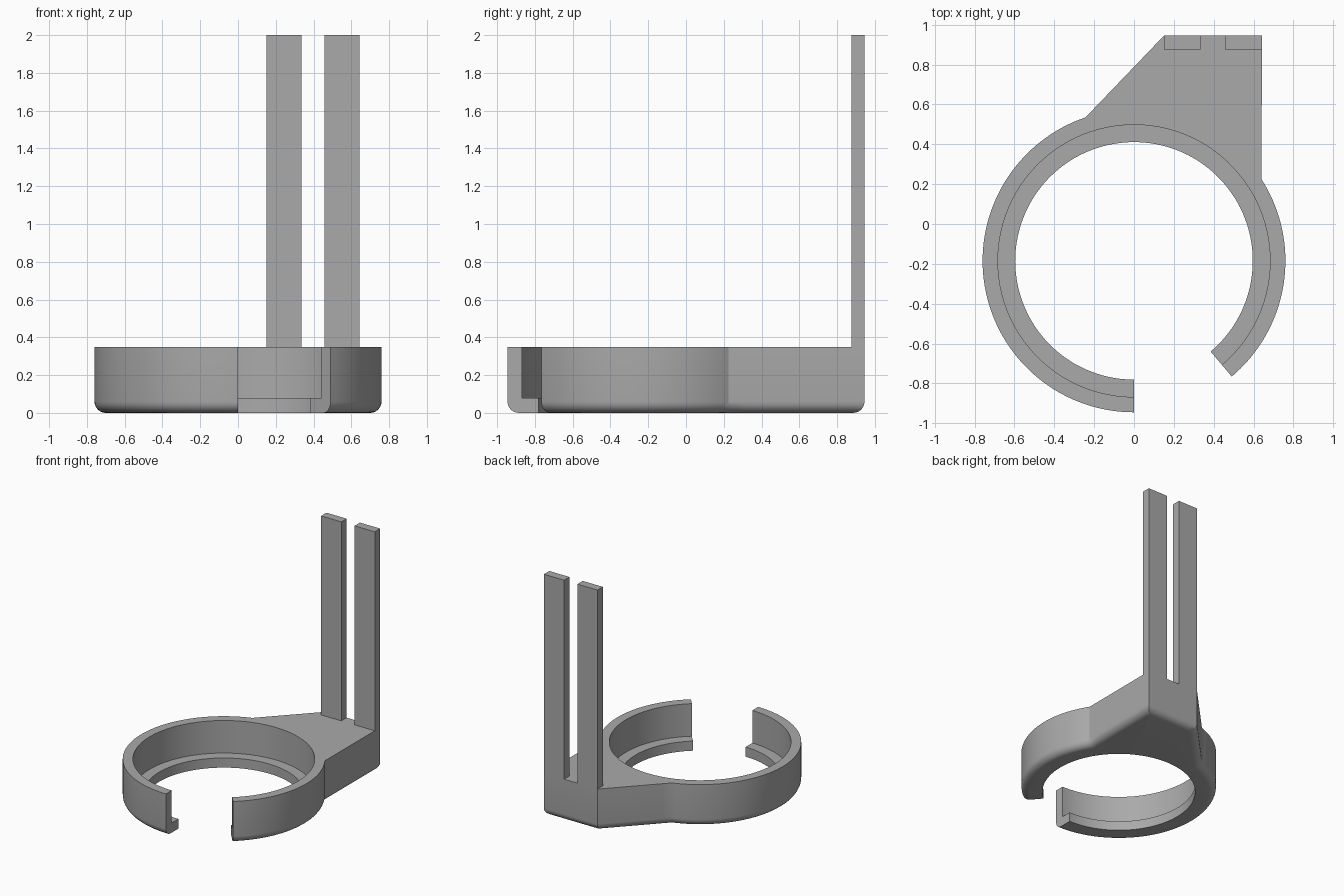
import bpy
import bmesh
from math import radians, cos, sin, atan2
from mathutils import Vector

if "Cube" in bpy.data.objects:
    bpy.data.objects.remove(bpy.data.objects["Cube"], do_unlink=True)

HEIGHT, LEDGE, FILLET = 0.35, 0.08, 0.06
R_OUT, R_WALL, R_HOLE = 0.76, 0.683, 0.596
CENTRE = Vector((0, -0.185))

grey = bpy.data.materials.new("grey plastic")
grey.use_nodes = True
COLOUR = (0.4, 0.4, 0.4, 1)
grey.diffuse_color = COLOUR
grey.node_tree.nodes["Principled BSDF"].inputs["Base Color"].default_value = COLOUR


def on_circle(radius, angle):
    return CENTRE + radius * Vector((cos(angle), sin(angle)))


def arc(start, end, steps):
    return [on_circle(R_OUT, radians(start + (end - start) * i / steps))
            for i in range(steps + 1)]


def finish(bm, name):
    bmesh.ops.recalc_face_normals(bm, faces=bm.faces)
    mesh = bpy.data.meshes.new(name)
    bm.to_mesh(mesh)
    bm.free()
    mesh.materials.append(grey)
    obj = bpy.data.objects.new(name, mesh)
    bpy.context.collection.objects.link(obj)
    return obj


# Outer outline: right arm of the ring, mounting plate, left arm
left_arm = arc(-49.8, 32.6, 36)
right_arm = arc(108.7, 270, 70)
corners = [left_arm[-1], Vector((0.642, 0.945)), Vector((0.15, 0.945)), right_arm[0]]
plate = []
for a, b in zip(corners, corners[1:]):
    plate += [a.lerp(b, i / 8) for i in range(1, 9)]
outline = left_arm + plate + right_arm[1:]

# Open ring with an inner ledge: stepped section swept along the outline
bm = bmesh.new()
sections = []
for p in outline:
    d = p - CENTRE
    angle = atan2(d.y, d.x)
    wall, hole = on_circle(R_WALL, angle), on_circle(R_HOLE, angle)
    profile = [(p, 0), (p, HEIGHT), (wall, HEIGHT), (wall, LEDGE), (hole, LEDGE), (hole, 0)]
    sections.append([bm.verts.new((q.x, q.y, z)) for q, z in profile])
for s, t in zip(sections, sections[1:]):
    for i in range(len(s)):
        j = (i + 1) % len(s)
        bm.faces.new((s[i], s[j], t[j], t[i]))
bm.faces.new(sections[0])
bm.faces.new(sections[-1])
bmesh.ops.recalc_face_normals(bm, faces=bm.faces)

# Rounded lower outside edge
rim = [bm.edges.get((s[0], t[0])) for s, t in zip(sections, sections[1:])]
bmesh.ops.bevel(bm, geom=rim, offset=FILLET, offset_type='OFFSET', segments=6,
                profile=0.5, affect='EDGES', clamp_overlap=False)
holder = finish(bm, "ring_holder")
bpy.ops.object.select_all(action='DESELECT')
holder.select_set(True)
bpy.context.view_layer.objects.active = holder
bpy.ops.object.shade_smooth_by_angle(angle=radians(30))

# Two upright prongs on the rear edge of the plate
for name, x0, x1 in (("right_prong", 0.15, 0.335), ("left_prong", 0.457, 0.642)):
    bm = bmesh.new()
    bmesh.ops.create_cube(bm, size=1)
    bmesh.ops.scale(bm, vec=(x1 - x0, 0.07, 2 - HEIGHT), verts=bm.verts)
    bmesh.ops.translate(bm, vec=((x0 + x1) / 2, 0.91, 1 + HEIGHT / 2), verts=bm.verts)
    finish(bm, name)
